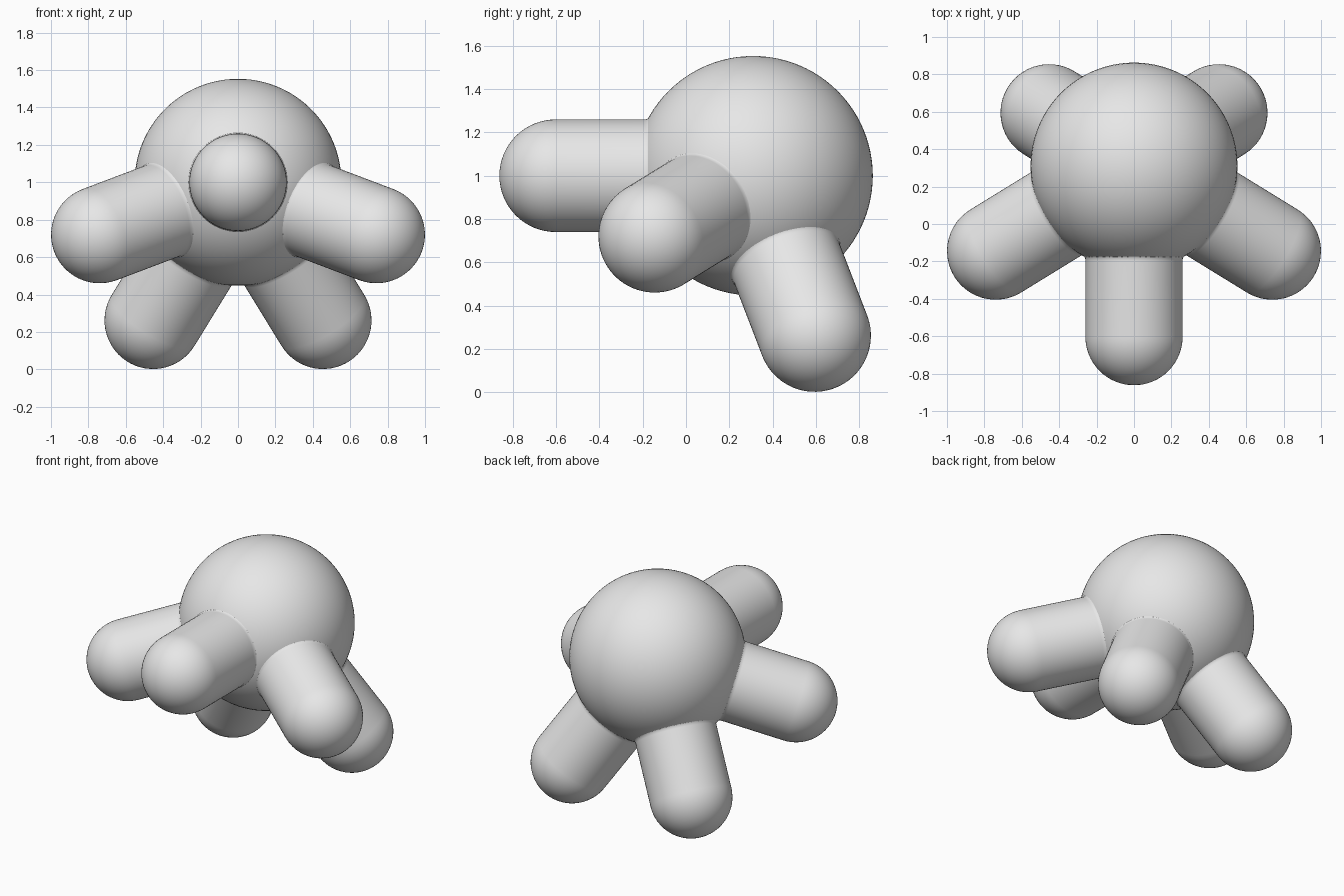
import bpy, bmesh
from math import sin, cos, pi, radians
from mathutils import Vector

cube = bpy.data.objects.get("Cube")
if cube:
    bpy.data.objects.remove(cube, do_unlink=True)

CENTRE = Vector((0, 0.31, 1.0))
BODY_R, LIMB_R, REACH = 0.553, 0.26, 0.912

grey = bpy.data.materials.new("plain_grey")
grey.use_nodes = True
grey.diffuse_color = (0.8, 0.8, 0.8, 1)
grey.node_tree.nodes["Principled BSDF"].inputs["Base Color"].default_value = grey.diffuse_color


def add_object(name, bm):
    mesh = bpy.data.meshes.new(name)
    bmesh.ops.recalc_face_normals(bm, faces=bm.faces)
    bm.to_mesh(mesh)
    bm.free()
    mesh.materials.append(grey)
    obj = bpy.data.objects.new(name, mesh)
    bpy.context.collection.objects.link(obj)
    obj.location = CENTRE
    bpy.ops.object.select_all(action="DESELECT")
    obj.select_set(True)
    bpy.context.view_layer.objects.active = obj
    bpy.ops.object.shade_smooth_by_angle(angle=radians(40))
    return obj


def add_limb(name, direction):
    # Root blended into the body, straight shaft, hemispherical tip
    profile = [(0, 0.46), (0.275, 0.474), (0.266, 0.483), (0.261, 0.493), (LIMB_R, 0.506)]
    steps = 16
    for i in range(steps):
        a = i / steps * pi / 2
        profile.append((LIMB_R * cos(a), REACH + LIMB_R * sin(a)))
    profile.append((0, REACH + LIMB_R))

    bm = bmesh.new()
    verts = [bm.verts.new((r, 0, d)) for r, d in profile]
    edges = [bm.edges.new(pair) for pair in zip(verts, verts[1:])]
    bmesh.ops.spin(bm, geom=verts + edges, cent=(0, 0, 0), axis=(0, 0, 1),
                   angle=2 * pi, steps=64)
    bmesh.ops.remove_doubles(bm, verts=bm.verts, dist=0.0005)
    limb = add_object(name, bm)
    limb.rotation_euler = Vector(direction).to_track_quat("Z", "Y").to_euler()


# Round body
bm = bmesh.new()
bmesh.ops.create_uvsphere(bm, u_segments=96, v_segments=48, radius=BODY_R)
add_object("body", bm)

# One limb forward, then mirrored side and rear pairs
add_limb("front_limb", (0, -1, 0))
for side, s in (("left", 1), ("right", -1)):
    add_limb(side + "_side_limb", (s * 0.74, -0.455, -0.28))
    add_limb(side + "_rear_limb", (s * 0.455, 0.285, -0.74))
